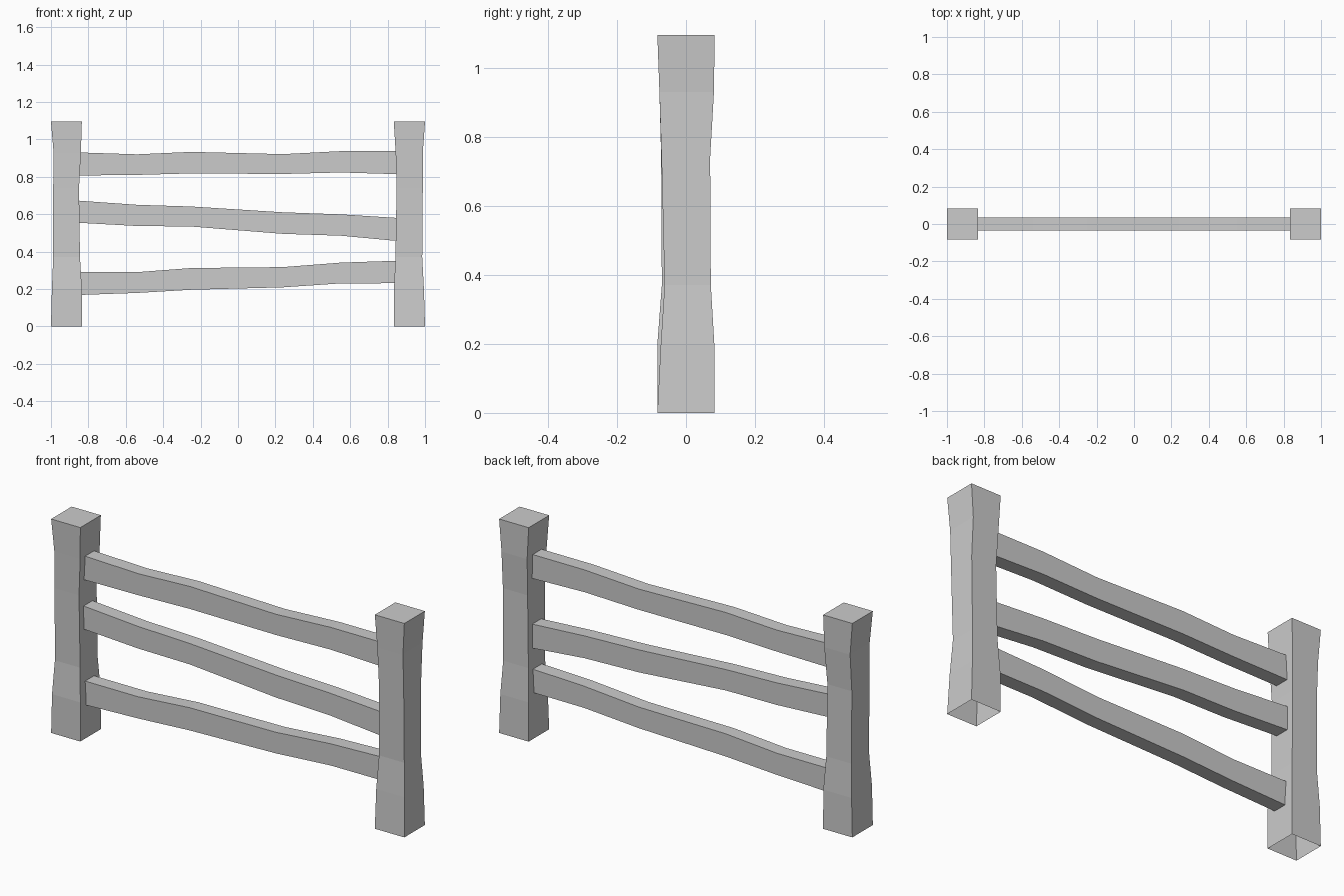
import bpy

if "Cube" in bpy.data.objects:
    bpy.data.objects.remove(bpy.data.objects["Cube"])


def tube(name, rings, cap_last):
    """Flat-faced four-sided tube through successive rings of corners."""
    verts = [v for ring in rings for v in ring]
    faces = []
    for r in range(len(rings) - 1):
        a = r * 4
        for i in range(4):
            j = (i + 1) % 4
            faces.append((a + i, a + j, a + 4 + j, a + 4 + i))
    if cap_last:
        n = len(verts)
        faces.append((n - 4, n - 3, n - 2, n - 1))
    mesh = bpy.data.meshes.new(name)
    mesh.from_pydata(verts, [], faces)
    mesh.update()
    obj = bpy.data.objects.new(name, mesh)
    bpy.context.collection.objects.link(obj)
    return obj


# Posts: waisted, open underneath; rows are z, x min, x max, y min, y max
posts = {
    "left_post": [
        (0, -1, -.835, -.083, .083), (.2, -.995, -.835, -.083, .082),
        (.37, -.988, -.845, -.070, .072), (.74, -.988, -.85, -.072, .070),
        (.93, -.986, -.84, -.077, .081), (1.095, -1, -.835, -.083, .083)],
    "right_post": [
        (0, .833, 1, -.083, .083), (.2, .834, .994, -.073, .082),
        (.37, .842, .985, -.062, .072), (.74, .848, .988, -.071, .070),
        (.93, .843, .988, -.077, .081), (1.095, .833, 1, -.083, .083)],
}
for name, rows in posts.items():
    tube(name, [[(x0, y0, z), (x1, y0, z), (x1, y1, z), (x0, y1, z)]
                for z, x0, x1, y0, y1 in rows], True)

# Rails: uneven planks; pairs are bottom and top height at each station
stations = (-.85, -.54, -.25, .24, .55, .85)
rails = {
    "top_rail": [(.807, .930), (.810, .920), (.818, .933),
                 (.815, .921), (.823, .937), (.814, .937)],
    "middle_rail": [(.554, .672), (.537, .650), (.534, .641),
                    (.495, .610), (.485, .599), (.457, .580)],
    "bottom_rail": [(.168, .290), (.179, .290), (.196, .312),
                    (.209, .317), (.230, .341), (.231, .351)],
}
d = .036
for name, heights in rails.items():
    rings = [[(x, -d, lo), (x, d, lo), (x, d, hi), (x, -d, hi)]
             for x, (lo, hi) in zip(stations, heights)]
    tube(name, rings, False)
